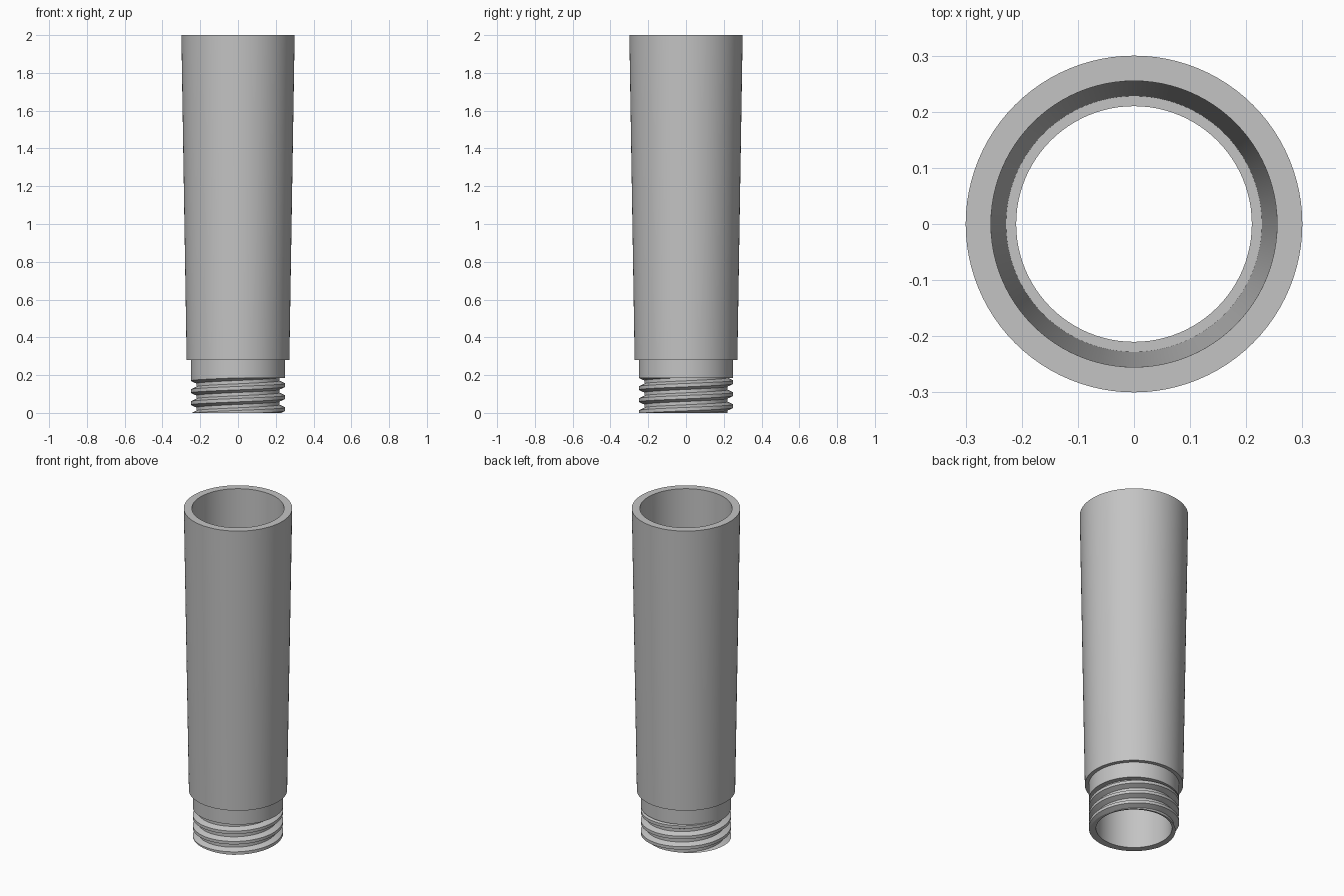
import bpy
import bmesh
from math import cos, sin, pi, radians, tau
from mathutils import Matrix

cube = bpy.data.objects.get("Cube")
if cube:
    bpy.data.objects.remove(cube, do_unlink=True)

grey = bpy.data.materials.new("plain grey")
grey.use_nodes = True
colour = (0.55, 0.55, 0.55, 1)
grey.diffuse_color = colour
grey.node_tree.nodes["Principled BSDF"].inputs["Base Color"].default_value = colour

SEGMENTS = 96
BORE, ROOT, CREST = 0.21, 0.22, 0.25
THREAD_TOP, SHOULDER, HEIGHT = 0.185, 0.28, 2.0
PITCH = 0.0635


def finish(bm, name):
    bmesh.ops.recalc_face_normals(bm, faces=bm.faces[:])
    mesh = bpy.data.meshes.new(name)
    bm.to_mesh(mesh)
    bm.free()
    mesh.materials.append(grey)
    obj = bpy.data.objects.new(name, mesh)
    bpy.context.collection.objects.link(obj)
    bpy.ops.object.select_all(action="DESELECT")
    obj.select_set(True)
    bpy.context.view_layer.objects.active = obj
    bpy.ops.object.shade_smooth_by_angle(angle=radians(25))
    return obj


def sweep(bm, profile, steps, start=0.0, rise=0.0, closed=True):
    """Turn a closed (radius, height) profile around z, optionally climbing."""
    rings = []
    for i in range(steps if closed else steps + 1):
        a = start + tau * i / SEGMENTS
        lift = rise * a / tau
        rings.append([bm.verts.new((r * cos(a), r * sin(a), z + lift))
                      for r, z in profile])
    n = len(profile)
    for i in range(steps):
        one, two = rings[i], rings[(i + 1) % len(rings)]
        for j in range(n):
            k = (j + 1) % n
            bm.faces.new((one[j], two[j], two[k], one[k]))
    if not closed:
        bm.faces.new(rings[0])
        bm.faces.new(rings[-1][::-1])


# Tapered tube with a stepped bore, neck collar and thread core
bm = bmesh.new()
sweep(bm, [(BORE, 0), (ROOT, 0), (ROOT, THREAD_TOP), (CREST, THREAD_TOP),
           (CREST, SHOULDER), (0.272, SHOULDER), (0.3, HEIGHT),
           (0.255, HEIGHT), (0.228, SHOULDER), (BORE, SHOULDER)], SEGMENTS)
finish(bm, "tapered_tube")

# Right-handed helical thread, trimmed level with the foot and the collar
bm = bmesh.new()
base, crest = 0.024, 0.009
sweep(bm, [(ROOT - 0.002, -base), (CREST, -crest),
           (CREST, crest), (ROOT - 0.002, base)],
      5 * SEGMENTS, start=-tau, rise=PITCH, closed=False)
bmesh.ops.transform(bm, matrix=Matrix.Translation((0, 0, 0.02)), verts=bm.verts[:])
for height, side in ((0, -1), (THREAD_TOP, 1)):
    cut = bmesh.ops.bisect_plane(
        bm, geom=bm.verts[:] + bm.edges[:] + bm.faces[:], dist=1e-6,
        plane_co=(0, 0, height), plane_no=(0, 0, side), clear_outer=True)
    rim = [e for e in cut["geom_cut"] if isinstance(e, bmesh.types.BMEdge)]
    bmesh.ops.holes_fill(bm, edges=rim, sides=0)
finish(bm, "screw_thread")
